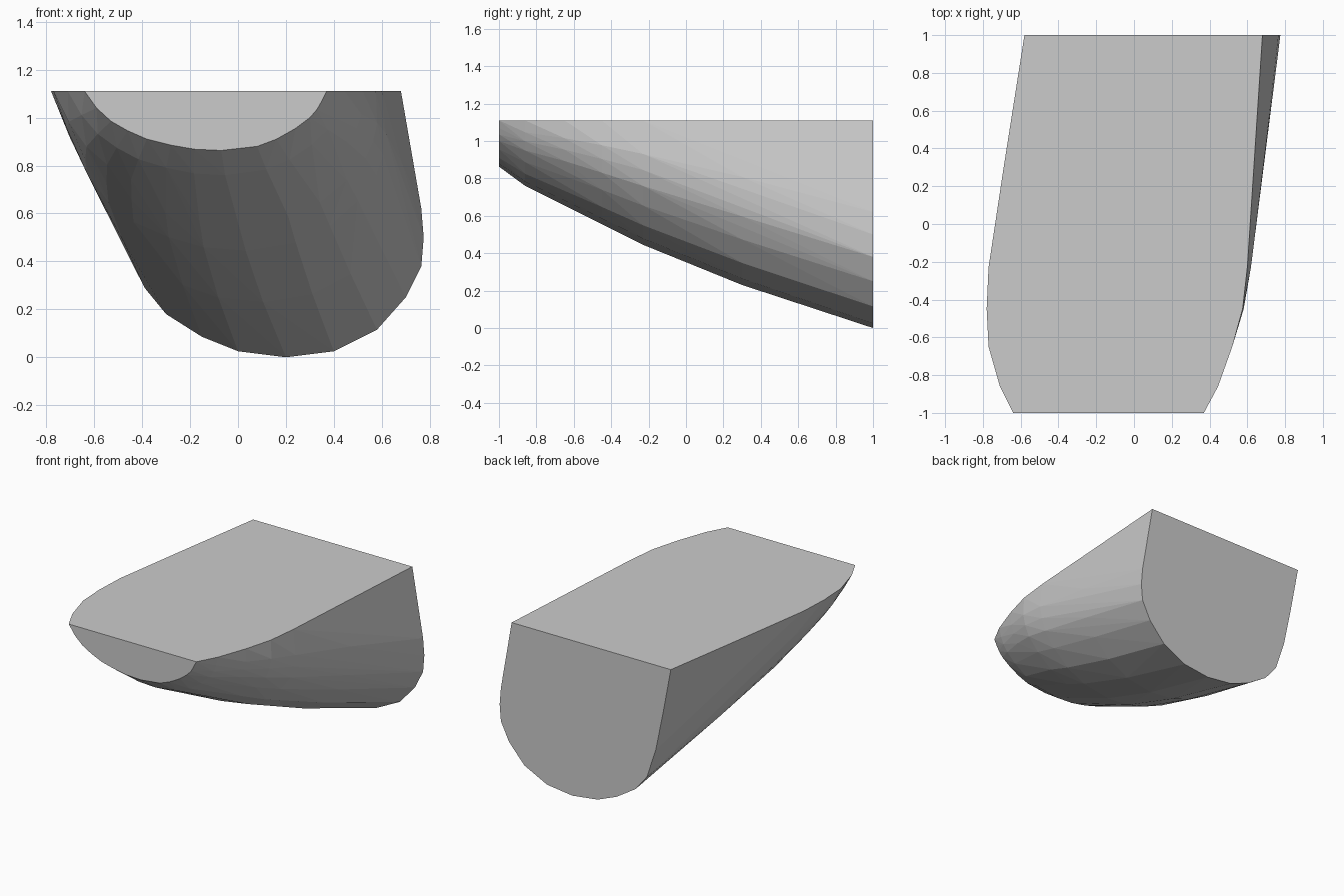
import bpy
import bmesh
import math

cube = bpy.data.objects.get("Cube")
if cube:
    bpy.data.objects.remove(cube, do_unlink=True)

DECK = 1.11  # height of the flat top

# Outline (x, z) of the blunt bow and of the stern transom, from right to left
bow = [(-.64, DECK), (-.59, 1.04), (-.53, .985), (-.46, .945), (-.38, .91),
       (-.28, .885), (-.18, .868), (-.07, .863), (.08, .88), (.16, .91),
       (.24, .955), (.3, 1), (.33, 1.035), (.35, 1.07), (.37, DECK)]
stern = [(-.58, DECK), (-.52, .79), (-.46, .5), (-.39, .29), (-.3, .18),
         (-.15, .085), (0, .025), (.2, 0), (.4, .025), (.58, .115),
         (.7, .25), (.765, .38), (.775, .5), (.765, .62), (.68, DECK)]

# Stations along the hull: y, right deck edge, left deck edge, keel height
stations = [(-1, -.64, .37, .863), (-.86, -.71, .445, .76),
            (-.65, -.77, .52, .66), (-.45, -.78, .575, .555),
            (-.23, -.77, .6, .445), (.3, -.69, .635, .23),
            (1, -.58, .68, 0)]


def normalised(outline):
    """Scale an outline to unit deck width and unit depth."""
    start, end = outline[0][0], outline[-1][0]
    depth = DECK - min(z for x, z in outline)
    return [((x - start) / (end - start), (DECK - z) / depth) for x, z in outline]


def section(y, right, left, keel):
    """Blend the two end outlines and fit the blend to a station."""
    blend = (y + 1) / 2
    points = []
    for (u0, v0), (u1, v1) in zip(normalised(bow), normalised(stern)):
        across = u0 + (u1 - u0) * blend
        down = v0 + (v1 - v0) * blend
        points.append((right + across * (left - right), y,
                       DECK - down * (DECK - keel)))
    return points


def flat_material(name, value):
    material = bpy.data.materials.new(name)
    material.use_nodes = True
    colour = (value, value, value, 1)
    material.diffuse_color = colour
    shader = material.node_tree.nodes["Principled BSDF"]
    shader.inputs["Base Color"].default_value = colour
    return material


# Solid hull skinned tightly over all the stations
bm = bmesh.new()
for station in stations:
    for point in section(*station):
        bm.verts.new(point)
result = bmesh.ops.convex_hull(bm, input=bm.verts[:])
loose = [v for v in bm.verts if not v.link_faces]
bmesh.ops.delete(bm, geom=loose, context="VERTS")
bmesh.ops.dissolve_limit(bm, angle_limit=math.radians(0.5),
                         verts=bm.verts[:], edges=bm.edges[:])
bmesh.ops.recalc_face_normals(bm, faces=bm.faces[:])

mesh = bpy.data.meshes.new("hull")
bm.to_mesh(mesh)
bm.free()
hull = bpy.data.objects.new("hull", mesh)
bpy.context.collection.objects.link(hull)
mesh.materials.append(flat_material("light grey", 0.6))
